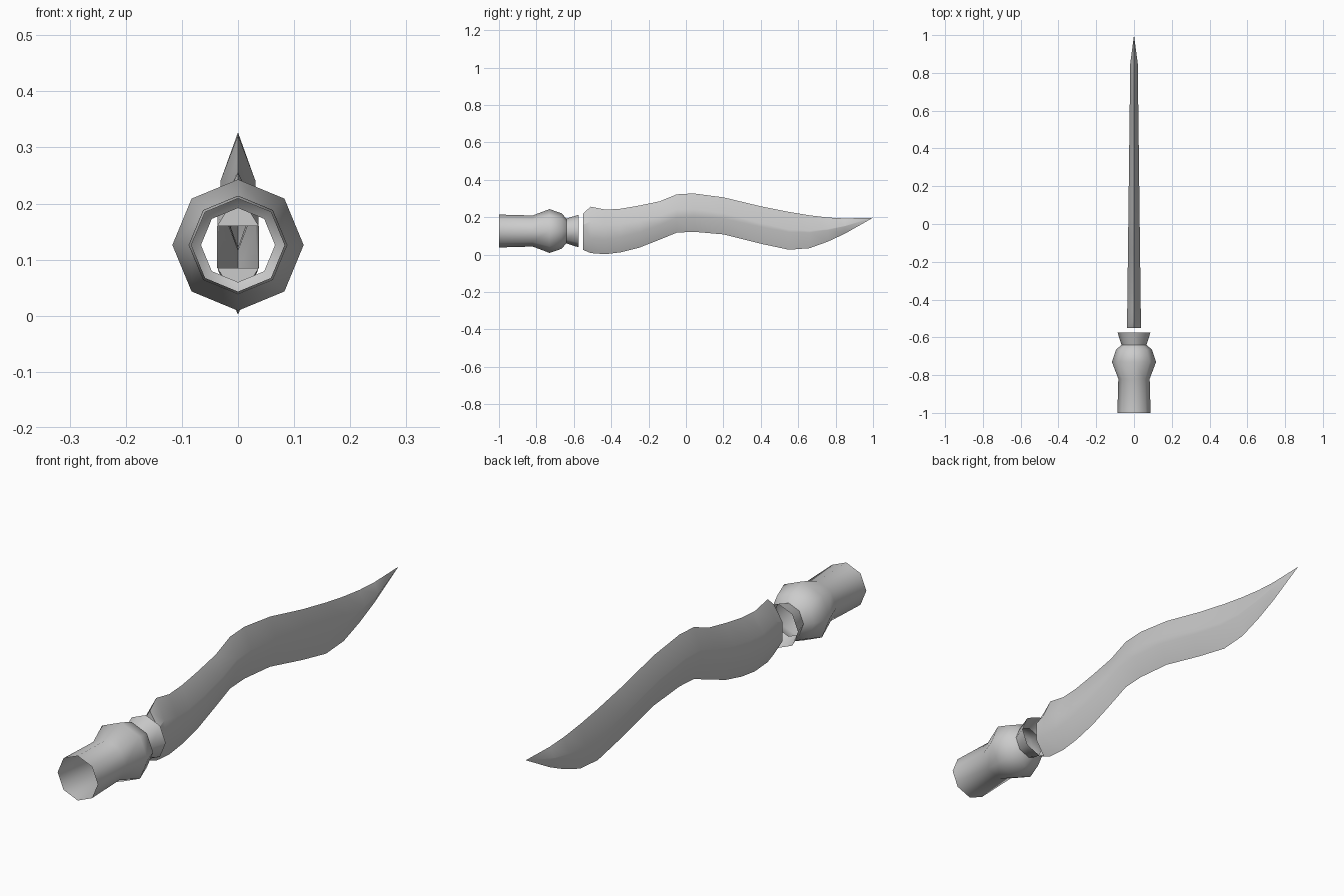
import bpy, bmesh, math

cube = bpy.data.objects.get("Cube")
if cube:
    bpy.data.objects.remove(cube)

# One plain grey for the whole knife
grey = bpy.data.materials.new("plain grey")
grey.use_nodes = True
GREY = (0.6, 0.6, 0.6, 1)
grey.diffuse_color = GREY
grey.node_tree.nodes["Principled BSDF"].inputs["Base Color"].default_value = GREY


def loft(name, rings, extra=None, angle=40):
    """Skin a list of equal-length closed rings; ends stay open."""
    bm = bmesh.new()
    loops = [[bm.verts.new(p) for p in ring] for ring in rings]
    n = len(loops[0])
    for a, b in zip(loops, loops[1:]):
        for i in range(n):
            j = (i + 1) % n
            bm.faces.new((a[i], a[j], b[j], b[i]))
    if extra:
        extra(bm, loops)
    bmesh.ops.remove_doubles(bm, verts=bm.verts, dist=1e-5)
    bmesh.ops.recalc_face_normals(bm, faces=bm.faces)
    mesh = bpy.data.meshes.new(name)
    bm.to_mesh(mesh)
    bm.free()
    mesh.materials.append(grey)
    ob = bpy.data.objects.new(name, mesh)
    bpy.context.collection.objects.link(ob)
    bpy.ops.object.select_all(action='DESELECT')
    ob.select_set(True)
    bpy.context.view_layer.objects.active = ob
    bpy.ops.object.shade_smooth_by_angle(angle=math.radians(angle))
    return ob


# Handle: open eight-sided tube with a bulb, a neck and a flared mouth (y, radius)
HANDLE_Z = 0.126
handle_profile = [(-1.0, 0.088), (-0.82, 0.083), (-0.73, 0.117),
                  (-0.665, 0.095), (-0.64, 0.066), (-0.575, 0.087)]
loft("handle", [[(r * math.cos(k * math.pi / 4), y,
                  HANDLE_Z + r * math.sin(k * math.pi / 4)) for k in range(8)]
                for y, r in handle_profile], angle=50)

# Blade: wavy outline (y, spine height, edge height)
blade_profile = [(-0.55, 0.22, 0.025), (-0.51, 0.256, 0.008), (-0.43, 0.24, 0.002),
                 (-0.35, 0.245, 0.012), (-0.25, 0.262, 0.037), (-0.14, 0.285, 0.08),
                 (-0.05, 0.322, 0.117), (0.04, 0.327, 0.122), (0.2, 0.306, 0.108),
                 (0.4, 0.258, 0.058), (0.55, 0.228, 0.026), (0.66, 0.21, 0.034),
                 (0.76, 0.198, 0.07), (0.85, 0.193, 0.112), (1.0, 0.197, 0.197)]


def blade_ring(y, top, low):
    t = (y + 0.55) / 1.55
    w = 0.037 - 0.019 * t if y < 0.99 else 0
    flat = (0.18 * (1 - t) ** 1.6 + 0.01) * (top - low)
    mid = (top + low) / 2
    return [(0, y, top), (w, y, mid + flat), (w, y, mid - flat),
            (0, y, low), (-w, y, mid - flat), (-w, y, mid + flat)]


# Small end plates above and below the open slot at the blade's root
def root_plates(bm, loops):
    r = loops[0]
    bm.faces.new((r[0], r[5], r[1]))
    bm.faces.new((r[2], r[4], r[3]))


loft("blade", [blade_ring(*p) for p in blade_profile], root_plates, angle=30)
